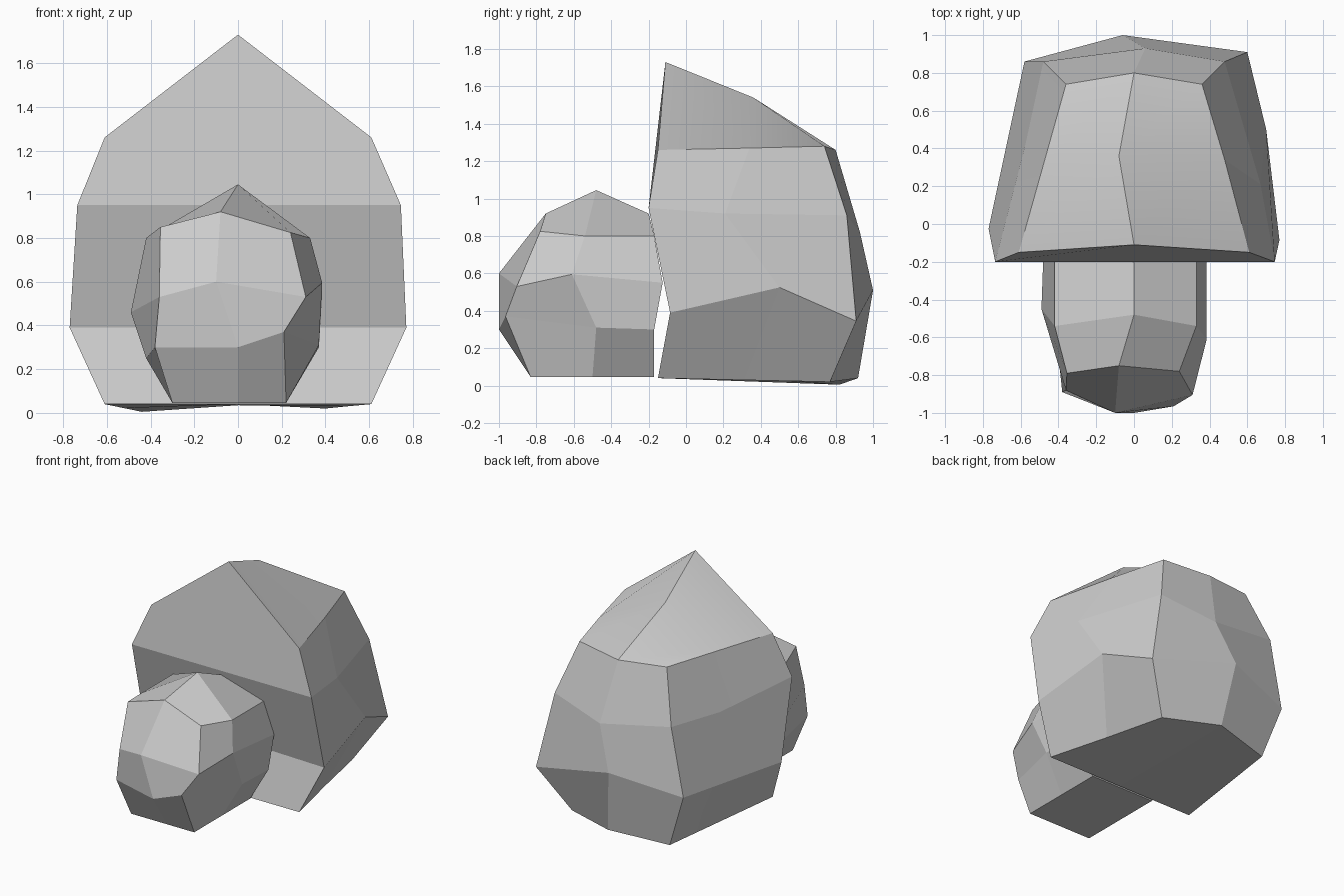
import bpy, bmesh, math
from mathutils import Vector

if "Cube" in bpy.data.objects:
    bpy.data.objects.remove(bpy.data.objects["Cube"])


def mirror(half):
    """Left side points (top to bottom) matching a right half section."""
    return [(-x, y, z) for x, y, z in half[1:5]]


def blend(a, b, t):
    """Points part of the way between two sides."""
    return [tuple(Vector(p).lerp(Vector(q), t)) for p, q in zip(a, b)]


def ring(half, left):
    """Closed section: top centre, right side, bottom centre, left side."""
    return list(half) + list(reversed(left))


def rock(name, rings, cap, smooth_strips=()):
    """Loft 10-sided rings; the last ring is closed over two bulging cap points."""
    bm = bmesh.new()
    loops = [[bm.verts.new(p) for p in r] for r in rings]
    for a, b in zip(loops, loops[1:]):
        for i in range(10):
            j = (i + 1) % 10
            face = bm.faces.new((a[i], a[j], b[j], b[i]))
            face.smooth = i in smooth_strips
    # flat end, one band of faces per row
    f = loops[0]
    for face in ((9, 0, 1, 2, 8), (8, 2, 3, 7), (7, 3, 4, 5, 6)):
        bm.faces.new([f[i] for i in face])
    # bulging end
    e = loops[-1]
    hi, lo = [bm.verts.new(p) for p in cap]
    for face in ((e[0], e[1], e[2], hi), (hi, e[2], e[3], lo), (lo, e[3], e[4], e[5]),
                 (e[0], hi, e[8], e[9]), (hi, lo, e[7], e[8]), (lo, e[5], e[6], e[7])):
        bm.faces.new(face)
    bmesh.ops.recalc_face_normals(bm, faces=bm.faces)
    mesh = bpy.data.meshes.new(name)
    bm.to_mesh(mesh)
    bm.free()
    if smooth_strips:
        # keep every lengthwise ridge crisp, soften only the joins along a strip
        for edge in mesh.edges:
            a, b = edge.vertices
            edge.use_edge_sharp = a // 10 != b // 10
    obj = bpy.data.objects.new(name, mesh)
    bpy.context.collection.objects.link(obj)


# Large pointed rock: flat front, rounded back, slightly hollow left side
front = [(0, -.11, 1.73), (.61, -.15, 1.26), (.745, -.2, .95),
         (.77, -.085, .39), (.61, -.15, .04), (0, -.15, .04)]
middle = [(-.08, .36, 1.54), (.48, .34, 1.27), (.67, .21, .92),
          (.70, .50, .525), (.50, .31, .03), (0, .40, .035)]
back = [(0, .80, 1.26), (.36, .74, 1.28), (.48, .86, .91),
        (.60, .91, .345), (.40, .77, .02), (0, .92, .04)]
front_left = mirror(front)
front_left[1] = (-.735, -.2, .95)
front_left[2] = (-.77, -.025, .39)
back_left = [(-.36, .74, 1.28), (-.48, .86, .91), (-.58, .86, .41), (-.44, .82, .005)]
middle_left = blend(front_left, back_left, .52)
middle_left[1] = (-.575, .42, .88)
rock("large_rock",
     [ring(front, front_left), ring(middle, middle_left), ring(back, back_left)],
     [(.06, .93, .82), (-.06, 1.0, .51)], smooth_strips=(0, 6, 7, 8, 9))

# Small rock: flat back, rounded front
back = [(0, -.2, .92), (.33, -.17, .80), (.385, -.125, .55),
        (.37, -.17, .30), (.22, -.17, .045), (0, -.17, .045)]
middle = [(0, -.48, 1.045), (.33, -.54, .80), (.385, -.61, .595),
          (.37, -.48, .31), (.22, -.50, .045), (0, -.50, .045)]
front = [(-.08, -.75, .92), (.24, -.78, .825), (.31, -.905, .53),
         (.21, -.965, .37), (.22, -.83, .045), (0, -.83, .045)]
middle_left = [(-.42, -.54, .80), (-.49, -.45, .46), (-.42, -.50, .25), (-.30, -.50, .045)]
back_left = [(-.42, -.17, .80), (-.48, -.17, .50), (-.42, -.17, .25), (-.30, -.17, .045)]
front_left = [(-.355, -.79, .85), (-.36, -.88, .53), (-.38, -.89, .30), (-.30, -.83, .045)]
rock("small_rock",
     [ring(back, back_left), ring(middle, middle_left), ring(front, front_left)],
     [(-.1, -1.0, .60), (0, -1.0, .30)])
